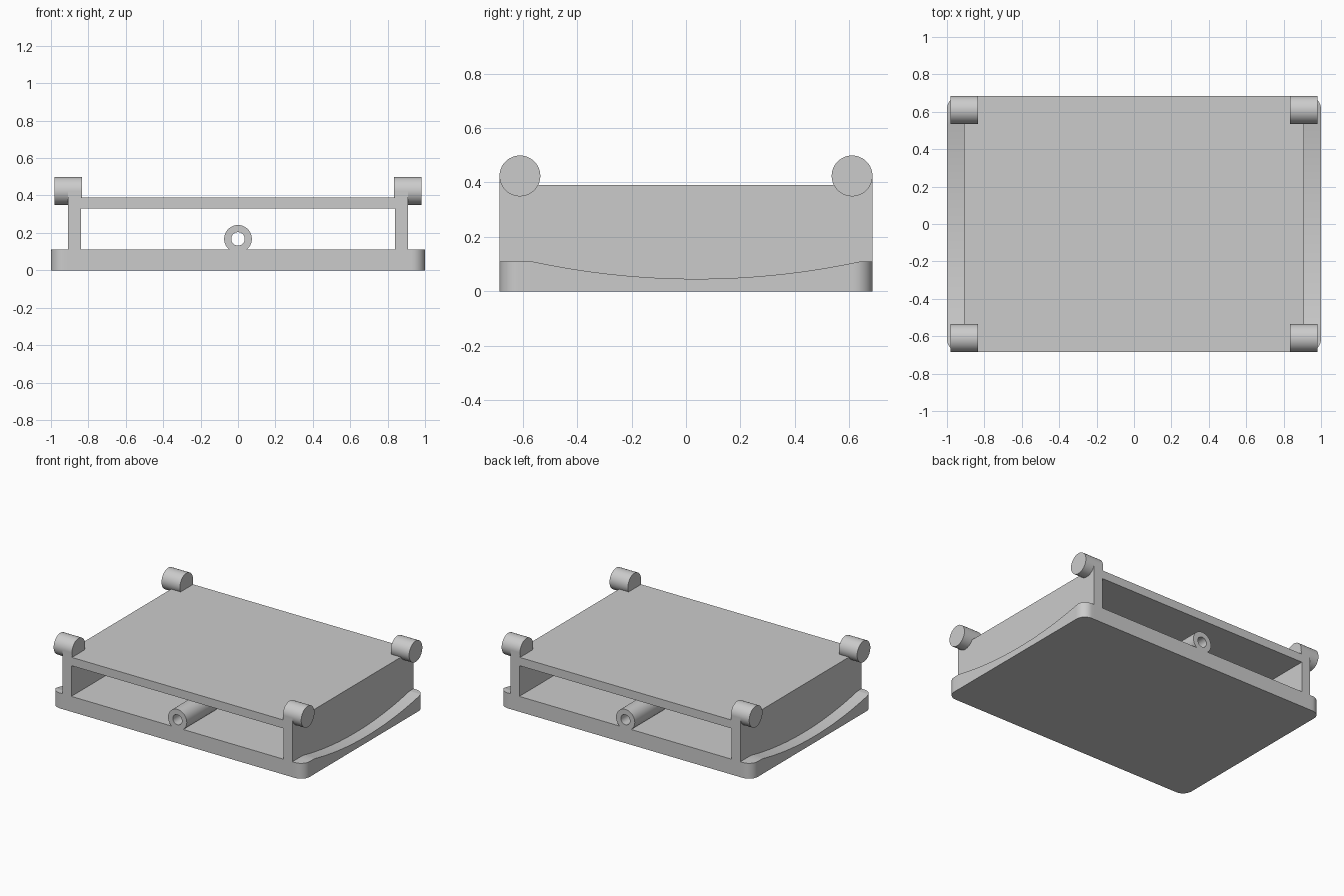
import bpy, bmesh, math
from mathutils import Matrix

if "Cube" in bpy.data.objects:
    bpy.data.objects.remove(bpy.data.objects["Cube"])

HALF_Y = 0.685

grey = bpy.data.materials.new("light grey")
grey.diffuse_color = (0.6, 0.6, 0.6, 1)
grey.use_nodes = True
grey.node_tree.nodes["Principled BSDF"].inputs["Base Color"].default_value = grey.diffuse_color


def finish(name, bm, smooth=False):
    bmesh.ops.recalc_face_normals(bm, faces=bm.faces)
    mesh = bpy.data.meshes.new(name)
    bm.to_mesh(mesh)
    bm.free()
    mesh.materials.append(grey)
    ob = bpy.data.objects.new(name, mesh)
    bpy.context.collection.objects.link(ob)
    if smooth:
        bpy.ops.object.select_all(action='DESELECT')
        ob.select_set(True)
        bpy.context.view_layer.objects.active = ob
        bpy.ops.object.shade_smooth_by_angle(angle=math.radians(30))
    return ob


def hollow_prism(name, outer, inner, smooth=False):
    """Extrude a ring-shaped XZ profile along the full depth."""
    bm = bmesh.new()
    loops = [[bm.verts.new((x, y, z)) for x, z in pts]
             for pts, y in ((outer, -HALF_Y), (outer, HALF_Y), (inner, HALF_Y), (inner, -HALF_Y))]
    n = len(outer)
    for k in range(4):
        a, b = loops[k], loops[(k + 1) % 4]
        for i in range(n):
            j = (i + 1) % n
            bm.faces.new((a[i], a[j], b[j], b[i]))
    return finish(name, bm, smooth)


def rect(x, z0, z1):
    return [(-x, z0), (x, z0), (x, z1), (-x, z1)]


def circle(r, cz, n=48):
    return [(r * math.cos(2 * math.pi * i / n), cz + r * math.sin(2 * math.pi * i / n)) for i in range(n)]


# Box frame: floor, side walls and top panel, open front and back
hollow_prism("box_frame", rect(0.91, 0, 0.39), rect(0.84, 0.11, 0.33))

# Tube resting on the floor
hollow_prism("centre_tube", circle(0.074, 0.168), circle(0.036, 0.168), True)

# Side ledges: rounded outer corners and a scooped top
R, A0, A1, SAG = 0.07, -0.565, 0.64, 0.064
mid, half = (A0 + A1) / 2, (A1 - A0) / 2
ARC_R = (half ** 2 + SAG ** 2) / (2 * SAG)


def ledge_top(y):
    if y <= A0 or y >= A1:
        return 0.11
    return 0.11 - SAG + ARC_R - math.sqrt(ARC_R ** 2 - (y - mid) ** 2)


def ledge_outer(y):
    d = max(0, abs(y) - (HALF_Y - R))
    return 1 - R + math.sqrt(max(0, R * R - d * d))


corner = [HALF_Y - R + R * math.sin(math.pi / 2 * i / 10) for i in range(11)]
stations = sorted(set(corner + [-y for y in corner] + [A0 + (A1 - A0) * i / 40 for i in range(41)]))
for side, turn in (("right", 0), ("left", math.pi)):
    bm = bmesh.new()
    rings = []
    for y in stations:
        xo, zt = ledge_outer(y), ledge_top(y)
        rings.append([bm.verts.new(p) for p in ((0.91, y, 0), (xo, y, 0), (xo, y, zt), (0.91, y, zt))])
    for a, b in zip(rings, rings[1:]):
        for i in range(4):
            j = (i + 1) % 4
            bm.faces.new((a[i], a[j], b[j], b[i]))
    bm.faces.new(rings[0])
    bm.faces.new(rings[-1])
    bm.transform(Matrix.Rotation(turn, 4, 'Z'))
    finish(side + "_ledge", bm, True)

# Corner pegs, each with a small block joining it to the wall end
for sx, xn in ((1, "right"), (-1, "left")):
    for sy, yn in ((1, "back"), (-1, "front")):
        bm = bmesh.new()
        bmesh.ops.create_cone(bm, cap_ends=True, segments=48, radius1=0.075, radius2=0.075, depth=0.145,
                              matrix=Matrix.Translation((sx * 0.9075, sy * 0.61, 0.424))
                              @ Matrix.Rotation(math.pi / 2, 4, 'Y'))
        finish(f"{yn}_{xn}_peg", bm, True)
        bm = bmesh.new()
        bmesh.ops.create_cube(bm, size=1, matrix=Matrix.Translation((sx * 0.873, sy * 0.6475, 0.405))
                              @ Matrix.Diagonal((0.074, 0.075, 0.04, 1)))
        finish(f"{yn}_{xn}_peg_block", bm)
